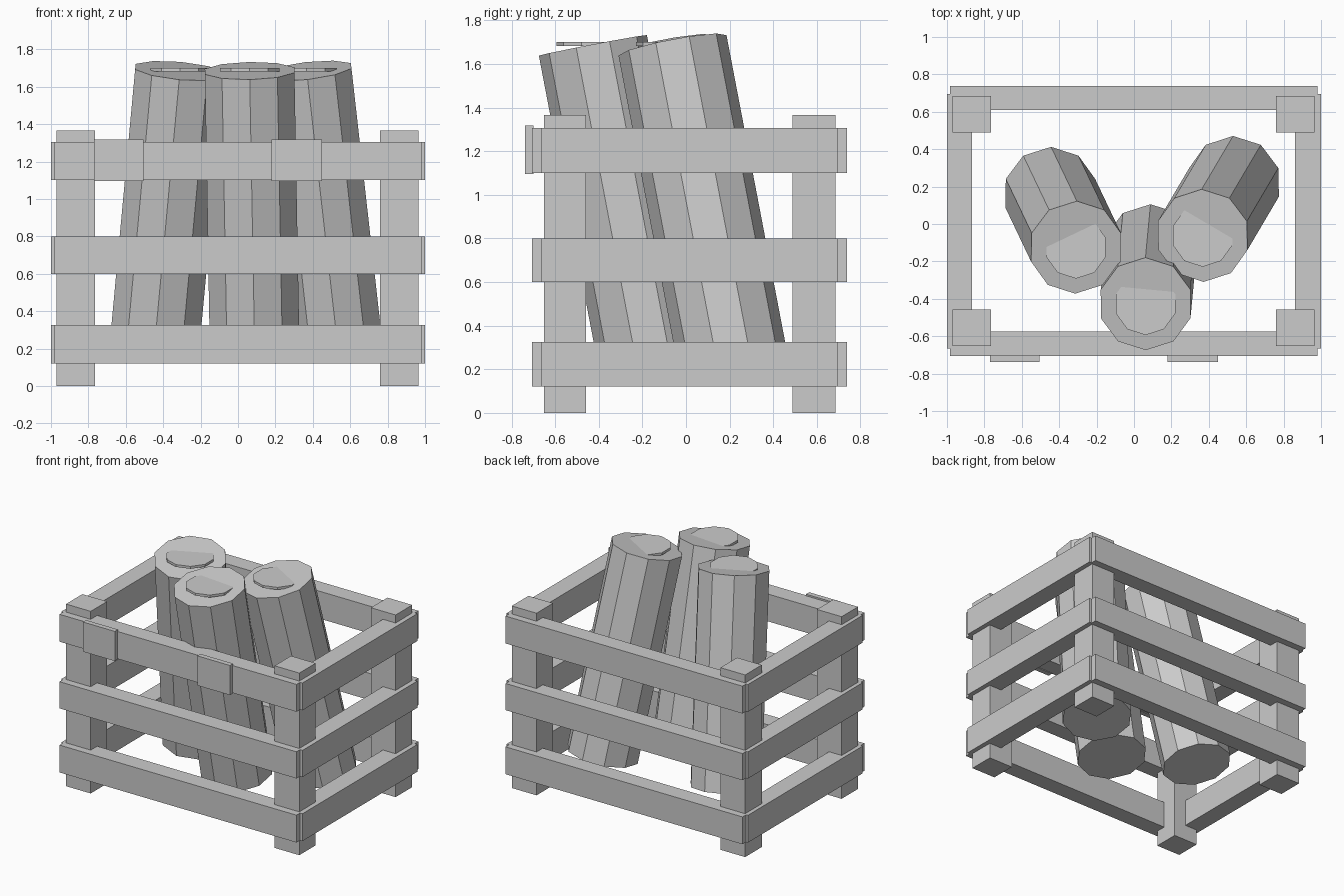
import bpy
import math

default_cube = bpy.data.objects.get("Cube")
if default_cube:
    bpy.data.objects.remove(default_cube, do_unlink=True)

# One flat material for everything
GREY = (0.6, 0.6, 0.6, 1)
wood = bpy.data.materials.new("plain grey wood")
wood.use_nodes = True
wood.diffuse_color = GREY
wood.node_tree.nodes["Principled BSDF"].inputs["Base Color"].default_value = GREY


def finish(name):
    obj = bpy.context.object
    obj.name = name
    obj.data.name = name
    obj.data.materials.append(wood)
    return obj


def box(name, xs, ys, zs):
    """Box spanning the given (low, high) ranges."""
    spans = (xs, ys, zs)
    bpy.ops.mesh.primitive_cube_add(size=1, location=[sum(s) / 2 for s in spans])
    obj = finish(name)
    obj.scale = [s[1] - s[0] for s in spans]
    return obj


def cylinder(name, radius, depth, center, rotation=(0, 0, 0)):
    bpy.ops.mesh.primitive_cylinder_add(vertices=10, radius=radius, depth=depth,
                                        location=center, rotation=rotation)
    return finish(name)


# Corner posts
for side, xs in (("right", (-0.97, -0.765)), ("left", (0.76, 0.965))):
    for end, ys in (("front", (-0.652, -0.458)), ("back", (0.488, 0.685))):
        box(f"{end}_{side}_post", xs, ys, (0, 1.365))

# Three rings of slats
for level, zs in (("lower", (0.12, 0.325)), ("middle", (0.6, 0.8)), ("upper", (1.1, 1.305))):
    box(f"front_{level}_slat", (-0.985, 0.98), (-0.707, -0.575), zs)
    box(f"back_{level}_slat", (-0.985, 0.98), (0.61, 0.738), zs)
    box(f"right_{level}_slat", (-1, -0.865), (-0.665, 0.695), zs)
    box(f"left_{level}_slat", (0.86, 1), (-0.665, 0.695), zs)

# Small boards nailed on the upper front slat
for side, xs in (("right", (-0.77, -0.505)), ("left", (0.18, 0.45))):
    box(f"{side}_front_patch", xs, (-0.738, -0.7), (1.095, 1.317))

# Leaning logs, each with a level disc set in its sloping top
TOP_Z, DROP = 1.685, 1.49
for name, x, y, dx, dy in (("front", 0.062, -0.427, 0.027, 0.285),
                           ("right", -0.31, -0.125, -0.138, 0.29),
                           ("left", 0.367, -0.062, 0.168, 0.285)):
    length = math.sqrt(dx * dx + dy * dy + DROP * DROP)
    tilt = (math.asin(dy / length), math.atan2(-dx, DROP), 0)
    middle = (x + dx / 2, y + dy / 2, TOP_Z - DROP / 2)
    cylinder(f"{name}_log", 0.252, length, middle, tilt)
    cylinder(f"{name}_log_end_disc", 0.167, 0.018, (x, y, 1.691))
